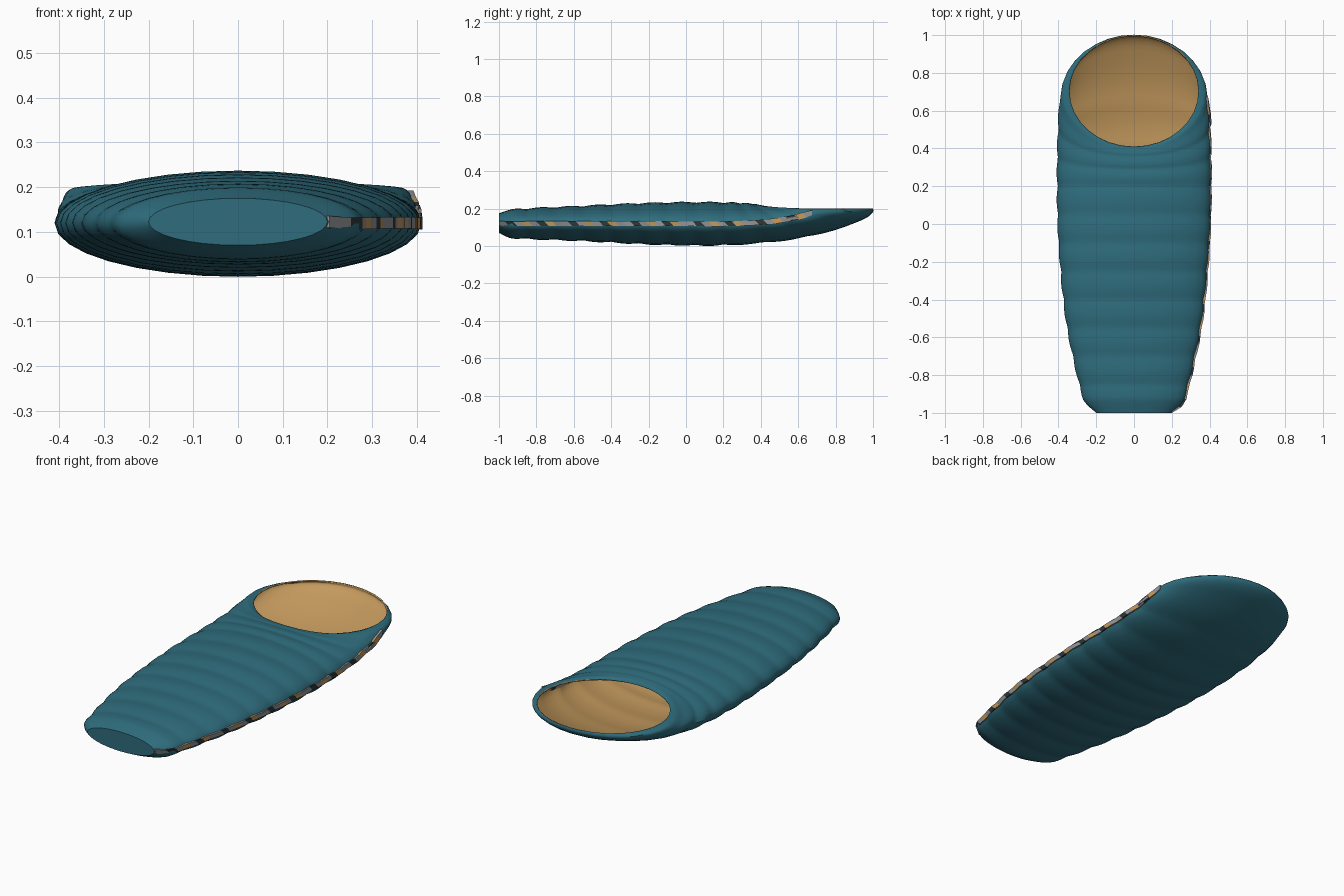
import bpy, math
from mathutils import Vector

if "Cube" in bpy.data.objects:
    bpy.data.objects.remove(bpy.data.objects["Cube"])

def material(name, rgb):
    m = bpy.data.materials.new(name)
    m.diffuse_color = (*rgb, 1)
    m.use_nodes = True
    m.node_tree.nodes["Principled BSDF"].inputs["Base Color"].default_value = m.diffuse_color
    return m

TEAL = material("teal fabric", (0.028, 0.152, 0.205))
TAN = material("tan lining", (0.55, 0.32, 0.11))
GREY = material("zip grey", (0.30, 0.30, 0.30))
DARK = material("zip dark", (0.03, 0.04, 0.04))

# Key rings: top y, top z, bottom y, bottom z, half width.
# Rings stand upright at the foot and lean back until they lie flat at the opening.
KEYS = [
    (-1.0, .175, -1.0, .07, .20),
    (-.95, .192, -.95, .045, .255),
    (-.88, .202, -.88, .036, .285),
    (-.60, .215, -.60, .026, .348),
    (-.40, .225, -.40, .016, .377),
    (-.20, .233, -.20, .006, .395),
    (0.0, .237, 0.0, .001, .407),
    (.20, .236, .20, .001, .410),
    (.30, .232, .45, .018, .409),
    (.355, .227, .65, .048, .405),
    (.385, .222, .82, .092, .40),
    (.40, .217, .95, .142, .39),
    (.405, .212, .998, .178, .375),
    (.41, .202, 1.0, .20, .342),
]
SIDES = 32
QUILT = 0.15

def ring(s):
    """Centre, half height vector and half width at key position s."""
    i = min(int(s), len(KEYS) - 2)
    t = s - i
    k = [KEYS[min(max(j, 0), len(KEYS) - 1)] for j in range(i - 1, i + 3)]
    v = [0.5 * (2*b + (c - a)*t + (2*a - 5*b + 4*c - d)*t*t
                + (3*b - a - 3*c + d)*t**3) for a, b, c, d in zip(*k)]
    top, low = Vector((0, v[0], v[1])), Vector((0, v[2], v[3]))
    centre, half, w = (top + low) / 2, (top - low) / 2, v[4]
    # Quilted puffs, fading out at both ends
    fade = min(1, s / 1.5, max(0, (12 - s) / 3))
    dip = .007 * fade * (1 - abs(math.sin(math.pi * (centre.y + 1) / QUILT)))
    half *= 1 - dip / half.length
    return centre, half, w - dip

def samples():
    """Key positions spaced by length along the bag."""
    out = []
    for i in range(len(KEYS) - 1):
        a, b = KEYS[i], KEYS[i + 1]
        n = max(3, round((b[0] + b[2] - a[0] - a[2]) / 2 / .019))
        out += [i + j / n for j in range(n)]
    return out + [len(KEYS) - 1]

def make_object(name, verts, faces, mats, indices=None):
    me = bpy.data.meshes.new(name)
    me.from_pydata(verts, [], faces)
    for m in mats:
        me.materials.append(m)
    if indices:
        me.polygons.foreach_set("material_index", indices)
    ob = bpy.data.objects.new(name, me)
    bpy.context.collection.objects.link(ob)
    return ob

# Quilted shell with a lining on the inside
verts, faces = [], [tuple(range(SIDES))]
steps = samples()
for s in steps:
    c, h, w = ring(s)
    for j in range(SIDES):
        a = math.tau * j / SIDES
        verts.append(c + h * math.sin(a) + Vector((w * math.cos(a), 0, 0)))
for r in range(len(steps) - 1):
    for j in range(SIDES):
        p, q = r * SIDES + j, r * SIDES + (j + 1) % SIDES
        faces.append((p, p + SIDES, q + SIDES, q))
bag = make_object("quilted_bag", verts, faces, [TEAL, TAN])
solid = bag.modifiers.new("lining", 'SOLIDIFY')
solid.thickness, solid.offset = .007, -1
solid.material_offset = solid.material_offset_rim = 1
bpy.context.view_layer.objects.active = bag
bag.select_set(True)
bpy.ops.object.shade_smooth_by_angle(angle=math.radians(40))

# Zip: slanted coloured links along the right-hand edge
def side_point(y):
    lo, hi = 0.0, len(KEYS) - 1.0
    for _ in range(30):
        mid = (lo + hi) / 2
        if ring(mid)[0].y < y:
            lo = mid
        else:
            hi = mid
    c, _, w = ring(lo)
    return Vector((w, c.y, c.z))

PATTERN = [0, 1, 0, 2, 0, 1, 2, 0]   # grey, dark, tan
verts, faces, indices = [], [], []
LINKS = 40
for i in range(LINKS + 1):
    y = -.998 + 1.672 * i / LINKS
    p = side_point(y)
    slant = .012 if 0 < i < LINKS else 0
    for dx, dz, dy in ((-.012, -.013, slant), (.003, -.013, slant),
                       (.003, .013, -slant), (-.012, .013, -slant)):
        verts.append(p + Vector((dx, dy, dz)))
for i in range(LINKS):
    for j in range(4):
        a, b = i * 4 + j, i * 4 + (j + 1) % 4
        faces.append((a, a + 4, b + 4, b))
        indices.append(PATTERN[i % len(PATTERN)])
faces += [(0, 1, 2, 3), tuple(LINKS * 4 + j for j in (3, 2, 1, 0))]
indices += [0, 0]
make_object("zip", verts, faces, [GREY, DARK, TAN], indices)

# Zip pull: small tapered tab
p = side_point(.55)
tab = [(-.01, -.03, -.012), (.006, -.03, -.012), (.008, -.01, .004), (-.012, -.01, .018),
       (-.01, .05, .0), (.003, .05, .0), (.004, .04, .014), (-.012, .04, .025)]
make_object("zip_pull", [p + Vector(t) for t in tab],
            [(0, 1, 2, 3), (7, 6, 5, 4), (0, 4, 5, 1), (1, 5, 6, 2), (2, 6, 7, 3), (3, 7, 4, 0)],
            [GREY])
